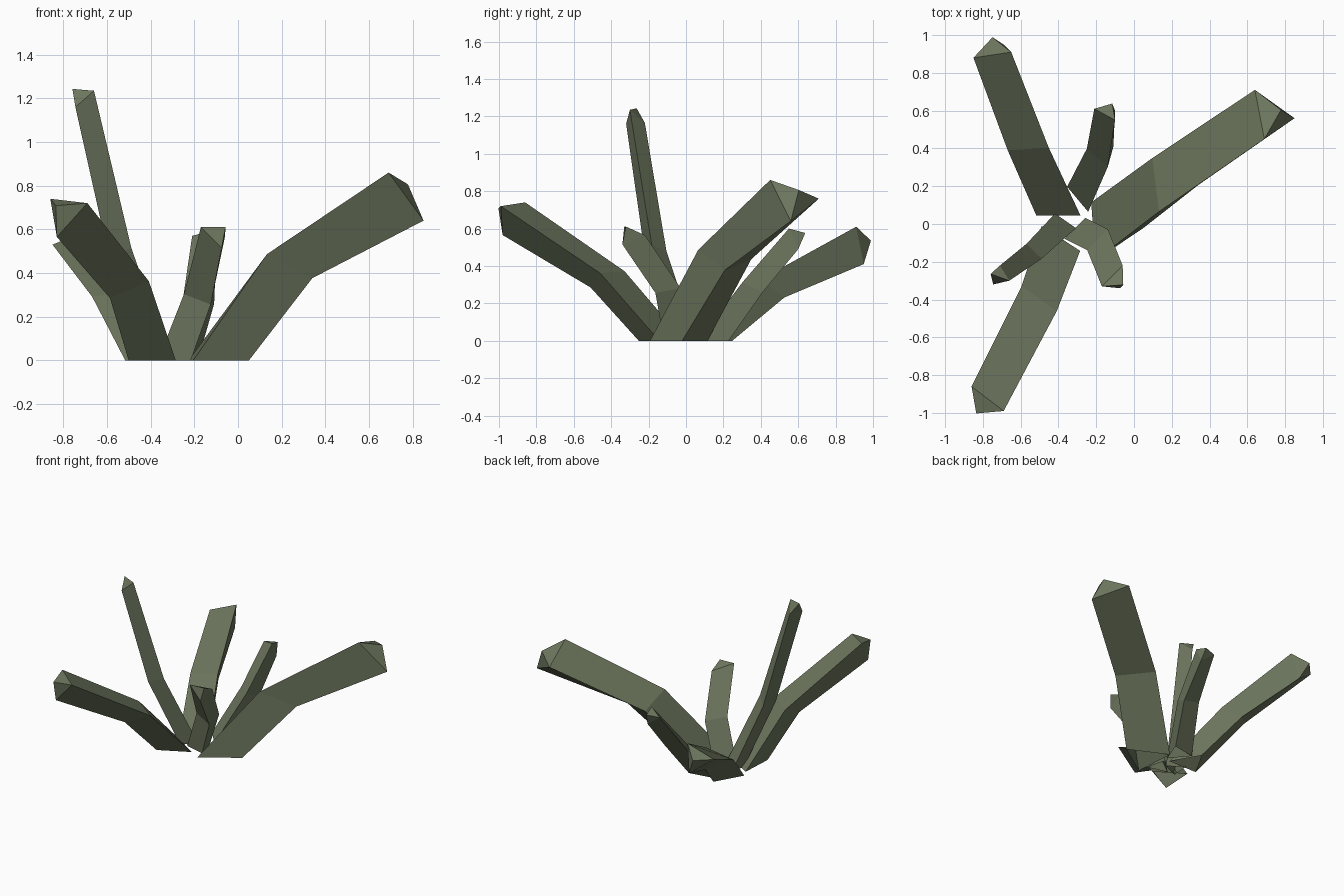
import bpy, math
from mathutils import Vector

if "Cube" in bpy.data.objects:
    bpy.data.objects.remove(bpy.data.objects["Cube"])

green = bpy.data.materials.new("dull moss green")
green.diffuse_color = (0.15, 0.18, 0.11, 1)
green.use_nodes = True
green.node_tree.nodes["Principled BSDF"].inputs["Base Color"].default_value = green.diffuse_color


def blade(name, base, mid, end, tip_length=0.08):
    """Three-sided bent blade: base = (x, y, radius, angle), mid = centre, end = three corners."""
    bx, by, r, a = base
    foot = Vector((bx, by, 0))
    angles = [math.radians(a - 120 * i) for i in range(3)]
    base_off = [Vector((r * math.cos(t), r * math.sin(t), 0)) for t in angles]
    end = [Vector(p) for p in end]
    mid = Vector(mid)
    centre = sum(end, Vector()) / 3

    # Bend ring is halfway between the foot ring and the end ring
    ring0 = [foot + o for o in base_off]
    ring1 = [mid + (o + p - centre) / 2 for o, p in zip(base_off, end)]

    # Pointed tip along the outward normal of the end ring
    normal = (end[1] - end[0]).cross(end[2] - end[0]).normalized()
    if normal.dot(centre - mid) < 0:
        normal = -normal
    tip = centre + normal * tip_length

    # Corners run clockwise seen from above; winding keeps normals outward
    verts = ring0 + ring1 + end + [tip]
    faces = []
    for i in range(3):
        j = (i + 1) % 3
        faces += [(k + j, k + i, k + i + 3, k + j + 3) for k in (0, 3)]
        faces.append((6 + j, 6 + i, 9))
    mesh = bpy.data.meshes.new(name)
    mesh.from_pydata(verts, [], faces)
    mesh.materials.append(green)
    bpy.context.collection.objects.link(bpy.data.objects.new(name, mesh))


# Large blades
blade("right_large_blade", (-.127, -.033, .178, 124), (.19, .207, .433),
      [(.64, .71, .76), (.85, .56, .64), (.69, .45, .86)])
blade("back_left_blade", (-.40, .112, .135, 210), (-.55, .44, .285),
      [(-.85, .88, .53), (-.69, .95, .41), (-.65, .91, .61)])
blade("front_left_blade", (-.425, -.135, .14, 357), (-.53, -.433, .34),
      [(-.69, -.99, .72), (-.83, -.98, .565), (-.86, -.86, .74)])

# Slim and short blades
blade("tall_slim_blade", (-.385, -.015, .078, 355), (-.55, -.17, .49),
      [(-.66, -.30, 1.235), (-.745, -.32, 1.16), (-.71, -.22, 1.165)])
blade("front_short_blade", (-.28, -.055, .09, 195), (-.17, -.11, .28),
      [(-.17, -.33, .61), (-.06, -.22, .565), (-.075, -.34, .515)], 0.07)
blade("back_short_blade", (-.26, .163, .1, 160), (-.166, .37, .29),
      [(-.21, .61, .57), (-.10, .60, .49), (-.10, .55, .60)], 0.06)
